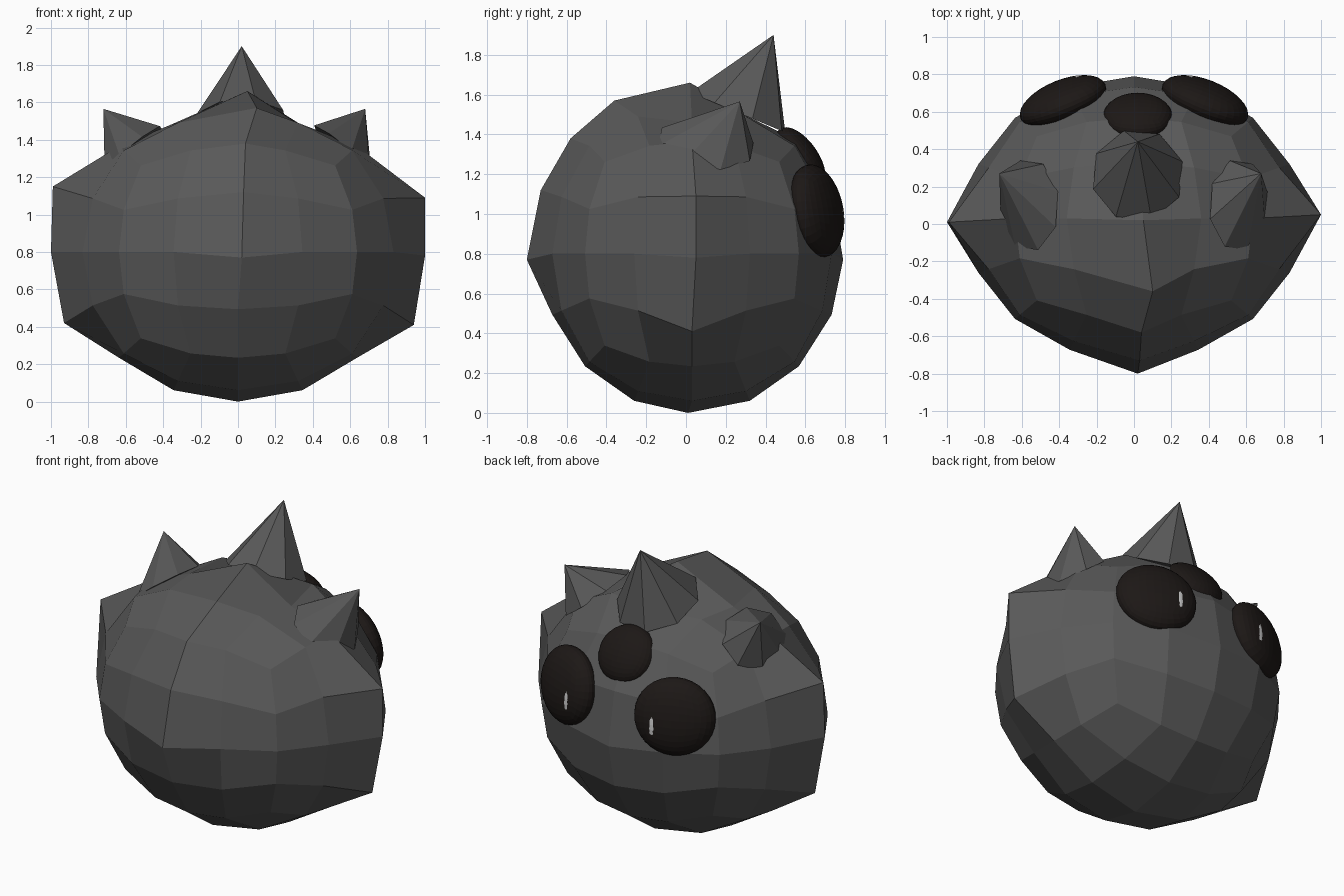
import bpy, bmesh
from math import tan, pi, cos, sin, radians
from mathutils import Vector, Euler

if "Cube" in bpy.data.objects:
    bpy.data.objects.remove(bpy.data.objects["Cube"])


def material(name, rgb):
    m = bpy.data.materials.new(name)
    m.diffuse_color = (*rgb, 1)
    m.use_nodes = True
    m.node_tree.nodes["Principled BSDF"].inputs["Base Color"].default_value = m.diffuse_color
    return m


FUR = material("dark_grey", (0.1, 0.1, 0.1))
BLACK = material("black", (0.012, 0.009, 0.008))
WHITE = material("white", (0.8, 0.8, 0.8))


def finish(bm, name, mat):
    bmesh.ops.recalc_face_normals(bm, faces=bm.faces)
    me = bpy.data.meshes.new(name)
    bm.to_mesh(me)
    bm.free()
    me.materials.append(mat)
    ob = bpy.data.objects.new(name, me)
    bpy.context.collection.objects.link(ob)
    return ob


def quad_sphere(n):
    """Unit ball from a gridded cube; also returns each vertex's grid key."""
    bm = bmesh.new()
    bmesh.ops.create_cube(bm, size=2)
    bmesh.ops.subdivide_edges(bm, edges=bm.edges[:], cuts=n - 1, use_grid_fill=True)
    keys = {}
    for v in bm.verts:
        keys[v] = tuple(round(c * n / 2) for c in v.co)
        v.co = Vector([tan(c * pi / 4) for c in v.co]).normalized()
    return bm, keys


def ellipsoid(name, loc, radii, rot, n, mat):
    bm, _ = quad_sphere(n)
    r = Euler([radians(a) for a in rot]).to_matrix()
    for v in bm.verts:
        v.co = r @ Vector([a * b for a, b in zip(v.co, radii)]) + Vector(loc)
    return finish(bm, name, mat)


def spike(name, base, rx, ry, slope, apex, sides=8, turn=0.3):
    """Pyramid on a tilted oval base with a free apex."""
    bm = bmesh.new()
    ring = []
    for i in range(sides):
        a = 2 * pi * i / sides + turn
        dx, dy = rx * cos(a), ry * sin(a)
        ring.append(bm.verts.new((base[0] + dx, base[1] + dy,
                                  base[2] + slope[0] * dx + slope[1] * dy)))
    tip = bm.verts.new(apex)
    bm.faces.new(ring)
    for i in range(sides):
        bm.faces.new((ring[i], ring[(i + 1) % sides], tip))
    return finish(bm, name, FUR)


# Body: low-poly ball with pulled-out sides and a back ridge
PULLED = {
    (-2, 0, 0): (-1, .01, .8), (2, 0, 0): (1, .05, .78),
    (-2, 0, 1): (-.99, .01, 1.15), (2, 0, 1): (1, .05, 1.09),
    (-2, 0, -1): (-.93, .01, .42), (2, 0, -1): (.94, .03, .41),
    (0, -2, 0): (.02, -.8, .77), (0, 2, 0): (0, .79, .77),
    (0, -2, 1): (.03, -.73, 1.12), (0, -2, 2): (.04, -.58, 1.38),
    (0, -1, 2): (.1, -.36, 1.57), (0, 0, 2): (.05, .02, 1.66),
    (0, 1, 2): (.02, .33, 1.48), (0, 0, -2): (0, .01, 0),
    (-1, 0, 2): (-.36, .03, 1.48), (1, 0, 2): (.36, .03, 1.46),
}
bm, keys = quad_sphere(4)
for v in bm.verts:
    x, y, z = v.co
    v.co = PULLED.get(keys[v], (.9 * x, .03 + .76 * y, .8 + .8 * z))
finish(bm, "body", FUR)

# Crown spike and two side ears
spike("crown_spike", (.02, .26, 1.51), .25, .25, (0, -.42), (.02, .44, 1.9))
for side, name, tip in ((-1, "left_ear", .72), (1, "right_ear", .68)):
    spike(name, (side * .56, .1, 1.35), .16, .25, (-side * .77, -.12),
          (side * tip, .27, 1.565))

# Three eyes, each with a small glint
for side, name in ((-1, "left"), (1, "right")):
    ellipsoid(name + "_eye", (side * .38, .655, 1.015), (.245, .11, .237),
              (10, 0, -side * 22), 8, BLACK)
    ellipsoid(name + "_glint", (side * .305, .775, .99), (.036, .018, .085),
              (5, 0, -side * 10), 4, WHITE)
ellipsoid("middle_eye", (.02, .575, 1.28), (.185, .09, .18), (35, 0, 0), 8, BLACK)
ellipsoid("middle_glint", (.015, .655, 1.275), (.032, .018, .08), (28, 0, 0), 4, WHITE)
